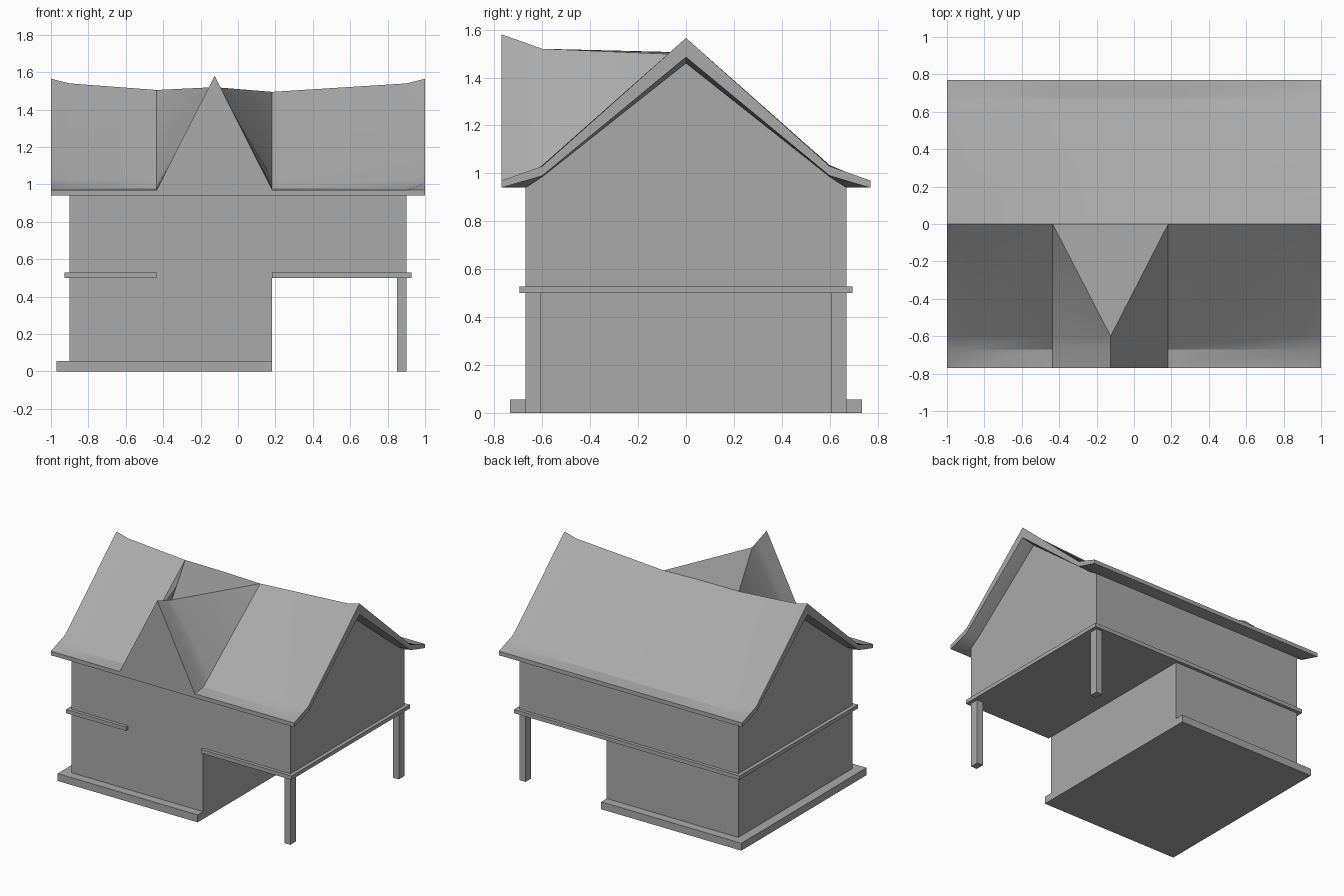
import bpy
import bmesh
from math import radians

cube = bpy.data.objects.get("Cube")
if cube:
    bpy.data.objects.remove(cube, do_unlink=True)

grey = bpy.data.materials.new("plain_grey")
grey.use_nodes = True
COLOUR = (0.4, 0.4, 0.4, 1)
grey.diffuse_color = COLOUR
grey.node_tree.nodes["Principled BSDF"].inputs["Base Color"].default_value = COLOUR


def finish(name, bm):
    """Turn a bmesh into a grey object."""
    bmesh.ops.recalc_face_normals(bm, faces=bm.faces)
    mesh = bpy.data.meshes.new(name)
    bm.to_mesh(mesh)
    bm.free()
    mesh.materials.append(grey)
    obj = bpy.data.objects.new(name, mesh)
    bpy.context.collection.objects.link(obj)
    return obj


def prism(name, profile, x0, x1):
    """Extrude a closed (y, z) profile along x."""
    bm = bmesh.new()
    face = bm.faces.new([bm.verts.new((x0, y, z)) for y, z in profile])
    new = bmesh.ops.extrude_face_region(bm, geom=[face])["geom"]
    moved = [v for v in new if isinstance(v, bmesh.types.BMVert)]
    bmesh.ops.translate(bm, verts=moved, vec=(x1 - x0, 0, 0))
    return finish(name, bm)


def box(name, x0, x1, y0, y1, z0, z1):
    return prism(name, [(y0, z0), (y1, z0), (y1, z1), (y0, z1)], x0, x1)


WALL_X, WALL_Y, FLOOR = 0.9, 0.67, 0.5
BAY_L, BAY_MID, BAY_R = -0.435, -0.125, 0.183   # front gable stations

# Walls: ground floor block, plinth, and the gabled upper floor
box("lower_walls", -WALL_X, BAY_R, -WALL_Y, WALL_Y, 0, FLOOR)
box("plinth", -0.97, BAY_R, -0.735, 0.735, 0, 0.055)
prism("upper_walls", [(-WALL_Y, FLOOR), (WALL_Y, FLOOR), (WALL_Y, 0.945), (0.6, 0.99),
                      (0, 1.462), (-0.6, 0.99), (-WALL_Y, 0.945)], -WALL_X, WALL_X)

# Corner posts under the overhanging floor
box("front_post", 0.85, WALL_X, -WALL_Y, -0.605, 0, FLOOR)
box("back_post", 0.85, WALL_X, 0.605, WALL_Y, 0, FLOOR)

# Trim band around the floor line, broken below the front gable
BX, BY, TOP = 0.927, 0.695, 0.528
box("band_back", -BX, BX, WALL_Y, BY, FLOOR, TOP)
box("band_right", -BX, -WALL_X, -BY, BY, FLOOR, TOP)
box("band_left", WALL_X, BX, -BY, BY, FLOOR, TOP)
box("band_front_right", -BX, BAY_L, -BY, -WALL_Y, FLOOR, TOP)
box("band_front_left", BAY_R, BX, -BY, -WALL_Y, FLOOR, TOP)

# Roof: a thick sagging shell on a grid of stations, lifted into a front gable
XS = [-1, -WALL_X, BAY_L, BAY_MID, BAY_R, WALL_X, 1]
RIDGE = [1.565, 1.54, 1.505, 1.503, 1.495, 1.54, 1.565]
YS = [-0.77, -0.67, -0.6, 0, 0.6, 0.67, 0.77]
END_TOP = [1.565, 1.03, 1.005, 0.97]        # from ridge out to eave
MID_TOP = [1.5, 1.034, 0.98, 0.97]
END_UNDER = [1.485, 0.99, 0.969, 0.94]
MID_UNDER = [1.46, 0.985, 0.94, 0.94]
GABLE = [1.58, 1.545, 1.52]                 # front gable ridge, from the tip back


def top_z(i, j):
    row = abs(j - 3)
    if row == 0:
        return RIDGE[i]
    if XS[i] == BAY_MID and j < 3:
        return GABLE[j]
    return (END_TOP if i in (0, 6) else MID_TOP)[row]


def under_z(i, j):
    return (END_UNDER if i in (0, 6) else MID_UNDER)[abs(j - 3)]


bm = bmesh.new()
n = len(XS)
top = [[bm.verts.new((x, y, top_z(i, j))) for j, y in enumerate(YS)] for i, x in enumerate(XS)]
under = [[bm.verts.new((x, y, under_z(i, j))) for j, y in enumerate(YS)] for i, x in enumerate(XS)]
for i in range(n - 1):
    for j in range(n - 1):
        a, b, c, d = top[i][j], top[i + 1][j], top[i + 1][j + 1], top[i][j + 1]
        if j == 2 and i == 2:        # creases from the gable ridge to the main ridge
            bm.faces.new((a, b, d))
            bm.faces.new((b, c, d))
        elif j == 2 and i == 3:
            bm.faces.new((a, b, c))
            bm.faces.new((a, c, d))
        else:
            bm.faces.new((a, b, c, d))
        bm.faces.new((under[i][j], under[i][j + 1], under[i + 1][j + 1], under[i + 1][j]))
    for e in (0, n - 1):             # fascia boards and the gable front
        bm.faces.new((top[i][e], top[i + 1][e], under[i + 1][e], under[i][e]))
        bm.faces.new((top[e][i], top[e][i + 1], under[e][i + 1], under[e][i]))
roof = finish("roof", bm)

bpy.ops.object.select_all(action='DESELECT')
roof.select_set(True)
bpy.context.view_layer.objects.active = roof
bpy.ops.object.shade_smooth_by_angle(angle=radians(30))
